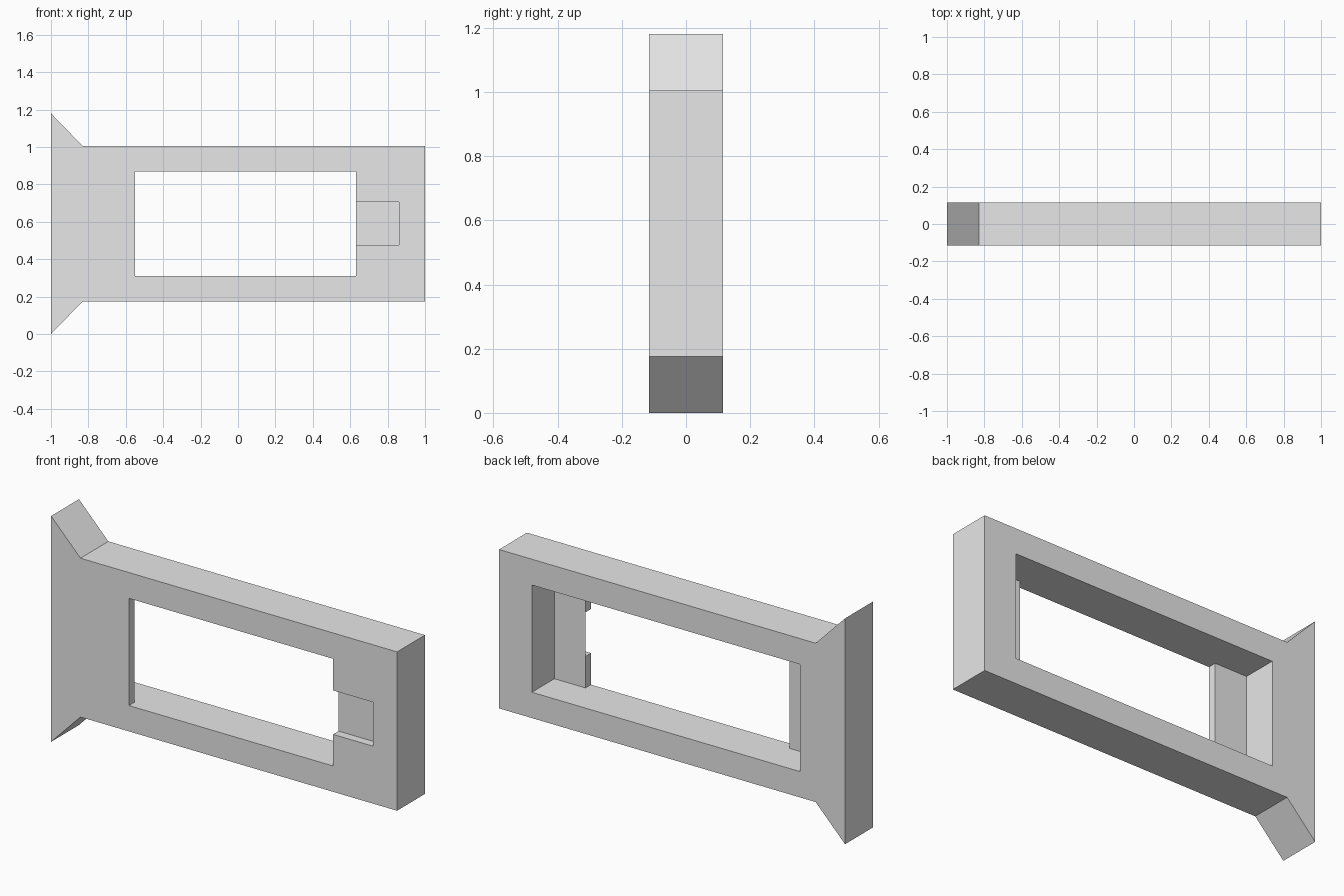
import bpy
import bmesh

cube = bpy.data.objects.get("Cube")
if cube:
    bpy.data.objects.remove(cube, do_unlink=True)

HALF = 0.115      # half thickness of the body
LIP = -0.07       # rear surface of the thin front plate
MID = 0.59        # height of the horizontal symmetry line

grey = bpy.data.materials.new("light grey")
grey.use_nodes = True
grey.diffuse_color = (0.8, 0.8, 0.8, 1)
grey.node_tree.nodes["Principled BSDF"].inputs["Base Color"].default_value = grey.diffuse_color


def prism(name, outline, y0, y1):
    """Extrude an x-z outline from y0 to y1."""
    bm = bmesh.new()
    face = bm.faces.new([bm.verts.new((x, y0, z)) for x, z in outline])
    ext = bmesh.ops.extrude_face_region(bm, geom=[face])
    moved = [g for g in ext["geom"] if isinstance(g, bmesh.types.BMVert)]
    bmesh.ops.translate(bm, verts=moved, vec=(0, y1 - y0, 0))
    bmesh.ops.recalc_face_normals(bm, faces=bm.faces)
    mesh = bpy.data.meshes.new(name)
    bm.to_mesh(mesh)
    bm.free()
    mesh.materials.append(grey)
    obj = bpy.data.objects.new(name, mesh)
    bpy.context.collection.objects.link(obj)
    return obj


def cut(target, name, x0, x1, half_height, y0, y1):
    """Cut a rectangular pocket centred on the symmetry line."""
    lo, hi = MID - half_height, MID + half_height
    cutter = prism(name, [(x0, lo), (x1, lo), (x1, hi), (x0, hi)], y0, y1)
    mod = target.modifiers.new(name, 'BOOLEAN')
    mod.operation = 'DIFFERENCE'
    mod.solver = 'EXACT'
    mod.object = cutter
    bpy.context.view_layer.objects.active = target
    bpy.ops.object.modifier_apply(modifier=name)
    bpy.data.objects.remove(cutter, do_unlink=True)


# Body with a flared end, mirrored above and below the symmetry line
upper = [(1, 0.415), (-0.83, 0.415), (-1, 0.59)]
outline = [(x, MID + z) for x, z in upper] + [(x, MID - z) for x, z in reversed(upper)]
frame = prism("flared_frame", outline, -HALF, HALF)

# Deep rear cavity, front window and the narrow slot beside it
cut(frame, "rear_cavity", -0.74, 0.81, 0.28, LIP, 0.3)
cut(frame, "front_window", -0.55, 0.63, 0.28, -0.3, LIP + 0.02)
cut(frame, "front_slot", 0.5, 0.86, 0.115, -0.3, LIP)
